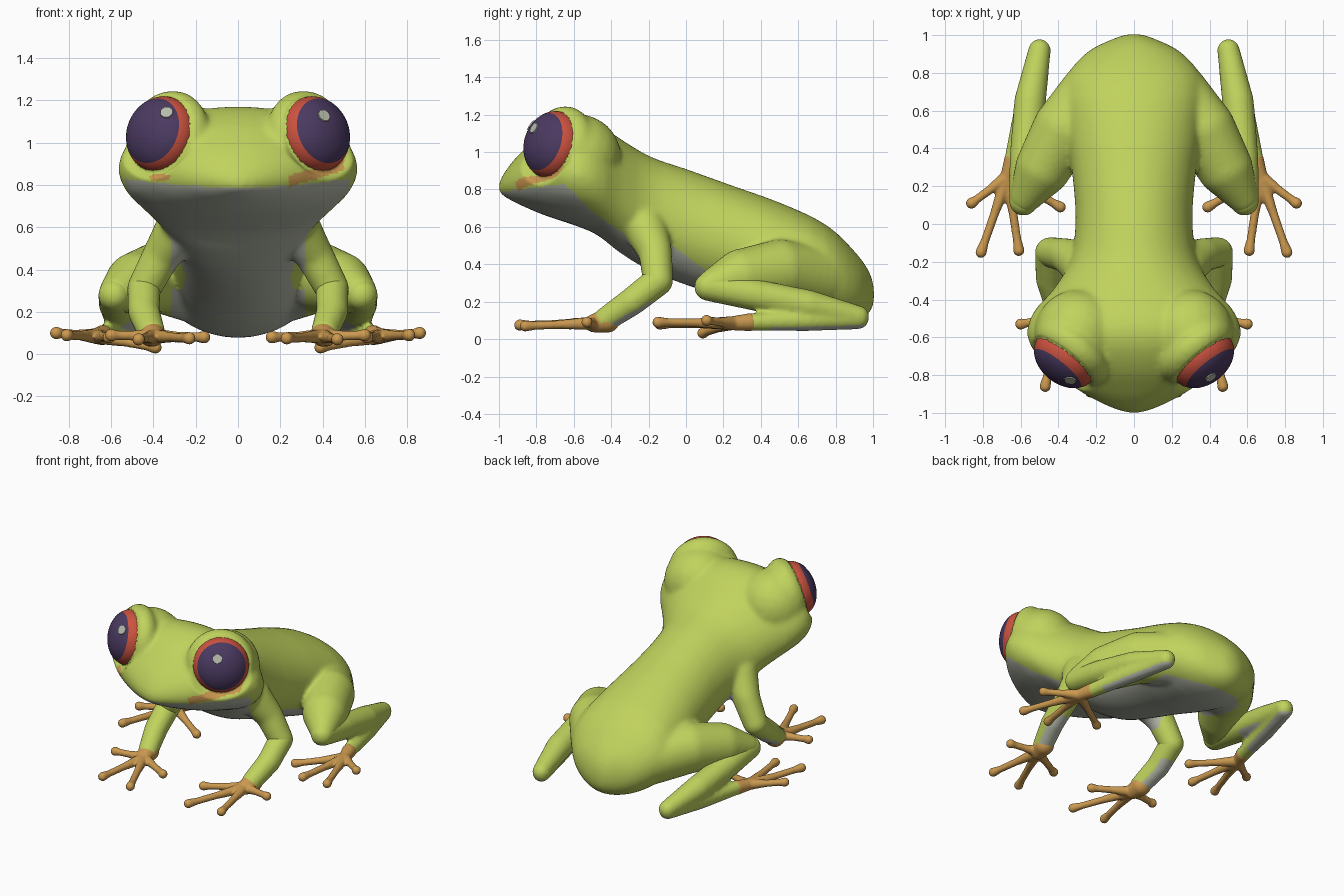
import bpy
import bmesh
from math import cos, sin, pi
from mathutils import Matrix, Vector

cube = bpy.data.objects.get("Cube")
if cube:
    bpy.data.objects.remove(cube, do_unlink=True)


def material(name, r, g, b):
    mat = bpy.data.materials.new(name)
    mat.use_nodes = True
    mat.diffuse_color = (r, g, b, 1)
    mat.node_tree.nodes["Principled BSDF"].inputs["Base Color"].default_value = (r, g, b, 1)
    return mat


GREEN = material("leaf green skin", .53, .65, .11)
GREY = material("pale grey belly", .47, .5, .41)
ORANGE = material("orange feet", .6, .32, .08)
RED = material("red iris", .6, .085, .05)
PURPLE = material("dark purple eye", .07, .042, .12)


def add_object(name, mesh, mats):
    obj = bpy.data.objects.new(name, mesh)
    bpy.context.collection.objects.link(obj)
    for mat in mats:
        mesh.materials.append(mat)
    mesh.shade_smooth()
    return obj


def fused(name, bm, voxel, smoothing, mats, rule=None, sculpt=None):
    """Fuse overlapping shapes into one smooth skin and colour it by a rule."""
    mesh = bpy.data.meshes.new(name)
    bm.to_mesh(mesh)
    bm.free()
    obj = add_object(name, mesh, [])
    remesh = obj.modifiers.new("fuse", 'REMESH')
    remesh.mode = 'VOXEL'
    remesh.voxel_size = voxel
    smooth = obj.modifiers.new("soften", 'SMOOTH')
    smooth.factor = .5
    smooth.iterations = smoothing
    depsgraph = bpy.context.evaluated_depsgraph_get()
    result = bpy.data.meshes.new_from_object(obj.evaluated_get(depsgraph))
    obj.modifiers.clear()
    obj.data = result
    bpy.data.meshes.remove(mesh)
    result.name = name
    if sculpt:
        for v in result.vertices:
            v.co = sculpt(v.co.copy())
    result.materials.clear()
    for mat in mats:
        result.materials.append(mat)
    for face in result.polygons:
        face.material_index = rule(face.center, face.normal) if rule else 0
    result.shade_smooth()
    return obj


def ball(bm, matrix, radius=1.0, detail=3):
    bmesh.ops.create_icosphere(bm, subdivisions=detail, radius=radius, matrix=matrix)


def chain(bm, points, side, detail=3):
    """Tapered rounded limb through (x, y, z, radius) points."""
    for a, b in zip(points, points[1:]):
        a, b = Vector(a), Vector(b)
        steps = int((b - a).to_3d().length / (.3 * min(a.w, b.w))) + 1
        for i in range(steps + 1):
            p = a.lerp(b, i / steps)
            ball(bm, Matrix.Translation((p.x * side, p.y, p.z)), p.w, detail)


def toe(bm, base, tip, side):
    base, tip = Vector(base), Vector(tip)
    near = base.lerp(tip, .5)
    neck = base.lerp(tip, .86)
    chain(bm, [(*base, .038), (*near, .024), (*neck, .023), (*tip, .031)], side, 2)


def interpolate(table, t):
    for (t0, v0), (t1, v1) in zip(table, table[1:]):
        if t <= t1:
            return v0 + (v1 - v0) * max(t - t0, 0) / (t1 - t0)
    return table[-1][1]


# Eye placement, shared by the head and the eyeballs
EYE_SIZE = Vector((.182, .182, .13))


def eye_frame(side, back=0.0):
    normal = Vector((.6 * side, -.75, .25)).normalized()
    centre = Vector((.365 * side, -.715, 1.04)) - normal * back
    return Matrix.Translation(centre) @ normal.to_track_quat('Z', 'Y').to_matrix().to_4x4()


SOCKETS = [eye_frame(side) for side in (-1, 1)]


def press_sockets(co):
    """Push head skin back around each eyeball, fading out past its rim."""
    for frame in SOCKETS:
        p = frame.inverted() @ co
        reach = (p.x ** 2 + p.y ** 2) / EYE_SIZE.x ** 2
        floor = EYE_SIZE.z * max(1 - reach, 0) ** .5 * .5 + .005
        if reach < 1.6 and p.z > floor:
            p.z += (floor - p.z) * min(1, (1.6 - reach) / .5)
            co = frame @ p
    return co


# Head and torso: lofted rings of y, half width, top, widest height, bottom
RINGS = [
    (-1, .03, .83, .81, .79), (-.95, .17, .92, .83, .75), (-.87, .31, 1.01, .85, .71),
    (-.75, .46, 1.11, .87, .66), (-.6, .565, 1.17, .88, .61), (-.48, .54, 1.15, .85, .56),
    (-.35, .43, 1.07, .77, .46), (-.2, .34, .98, .66, .37), (0, .31, .91, .58, .29),
    (.25, .325, .82, .5, .21), (.5, .36, .73, .42, .13), (.75, .37, .61, .35, .08),
    (.9, .26, .47, .29, .09), (.98, .11, .36, .25, .14), (1.005, .03, .27, .24, .2)]
BELLY_LINE = [(-1, .785), (-.65, .83), (-.5, .68), (-.3, .54), (-.1, .52),
              (.1, .37), (.6, .22), (.9, .08)]


def skin_colour(c, n):
    if c.y < -.6:
        # Warm streaks on the lip below the eyes
        streak = c.z - .79 - .3 * (c.x - .24)
        if .24 < c.x < .5 and 0 < streak < .055:
            return 2
        if ((c.x + .37) / .05) ** 2 + ((c.z - .835) / .018) ** 2 < 1:
            return 2
    if c.y > -.32 and abs(c.x) > .315:
        return 0
    return 1 if c.z < interpolate(BELLY_LINE, c.y) else 0


def underside(limit, start):
    return lambda c, n: 1 if c.z < limit and c.y > start and n.z < -.6 else 0


# Limbs, each as a chain of centres with radii
UPPER_ARM = [(.27, -.22, .6, .12), (.36, -.165, .47, .092), (.445, -.15, .31, .082)]
FOREARM = [(.445, -.15, .31, .08), (.445, -.29, .2, .076), (.41, -.43, .105, .066)]
HAND = [(.41, -.42, .1, .066), (.4, -.49, .085, .05)]
FINGERS = [(.6, -.53, .09), (.47, -.86, .07), (.23, -.89, .075), (.16, -.62, .08)]
THIGH = [(.22, .68, .33, .18), (.37, .5, .365, .17), (.48, .3, .335, .15), (.575, .14, .29, .085)]
SHANK = [(.585, .12, .28, .077), (.575, .35, .24, .085), (.55, .65, .18, .085), (.5, .92, .12, .06)]
TARSUS = [(.5, .92, .11, .058), (.57, .65, .1, .058), (.64, .34, .09, .047)]
FOOT = [(.64, .34, .09, .048), (.67, .25, .085, .038)]
TOES = [(.86, .11, .1), (.81, -.15, .09), (.61, -.14, .08), (.39, .09, .032)]

SIDES = 20
bm = bmesh.new()
loops = []
for y, width, top, mid, bottom in RINGS:
    ring = []
    for i in range(SIDES):
        a = 2 * pi * i / SIDES
        height = top - mid if sin(a) > 0 else mid - bottom
        ring.append(bm.verts.new((width * cos(a), y, mid + height * sin(a))))
    loops.append(ring)
for r, s in zip(loops, loops[1:]):
    for i in range(SIDES):
        j = (i + 1) % SIDES
        bm.faces.new((r[i], r[j], s[j], s[i]))
bm.faces.new(loops[0][::-1])
bm.faces.new(loops[-1])
bmesh.ops.recalc_face_normals(bm, faces=bm.faces)
bmesh.ops.subdivide_edges(bm, edges=bm.edges, cuts=2, smooth=.6, use_grid_fill=True)
for side in (-1, 1):
    # Brow bulges around and behind each eye, then thighs and upper arms
    ball(bm, eye_frame(side, .055) @ Matrix.Diagonal((.228, .228, .125, 1)))
    ball(bm, Matrix.Translation((.295 * side, -.58, .97)), .235)
    chain(bm, THIGH, side)
    chain(bm, UPPER_ARM, side)
fused("head_and_torso", bm, .012, 22, [GREEN, GREY, ORANGE], skin_colour, press_sockets)

for side, word in ((-1, "right"), (1, "left")):
    for part, paths, rule in (("forearm", [FOREARM], underside(.2, -.42)),
                              ("shank", [SHANK, TARSUS], underside(.3, .45))):
        bm = bmesh.new()
        for path in paths:
            chain(bm, path, side)
        fused(f"{word}_{part}", bm, .013, 6, [GREEN, GREY], rule)
    for part, palm, tips in (("hand", HAND, FINGERS), ("foot", FOOT, TOES)):
        bm = bmesh.new()
        chain(bm, palm, side)
        for tip in tips:
            toe(bm, palm[-1][:3], tip, side)
        fused(f"{word}_{part}", bm, .008, 3, [ORANGE])

    # Eyeball with a red rim around the dark dome
    bm = bmesh.new()
    bmesh.ops.create_uvsphere(bm, u_segments=48, v_segments=36, radius=1)
    for face in bm.faces:
        face.material_index = 1 if face.calc_center_median().z < .5 else 0
    frame = eye_frame(side)
    bm.transform(frame @ Matrix.Diagonal((*EYE_SIZE, 1)))
    mesh = bpy.data.meshes.new("eye")
    bm.to_mesh(mesh)
    bm.free()
    add_object(f"{word}_eye", mesh, [PURPLE, RED])

    # Pale glint plate resting on the dome
    local = frame.inverted() @ Vector((.41 if side > 0 else -.34, -.82, 1.135))
    unit = Vector([a / b for a, b in zip(local, EYE_SIZE)]).normalized()
    spot = Vector([a * b for a, b in zip(unit, EYE_SIZE)])
    facing = Vector([a / b for a, b in zip(unit, EYE_SIZE)])
    bm = bmesh.new()
    bmesh.ops.create_cone(bm, cap_ends=True, segments=8, radius1=.033, radius2=.031, depth=.008)
    bm.transform(frame @ Matrix.Translation(spot) @ facing.to_track_quat('Z', 'Y').to_matrix().to_4x4())
    mesh = bpy.data.meshes.new("glint")
    bm.to_mesh(mesh)
    bm.free()
    add_object(f"{word}_eye_glint", mesh, [GREY]).data.shade_flat()
